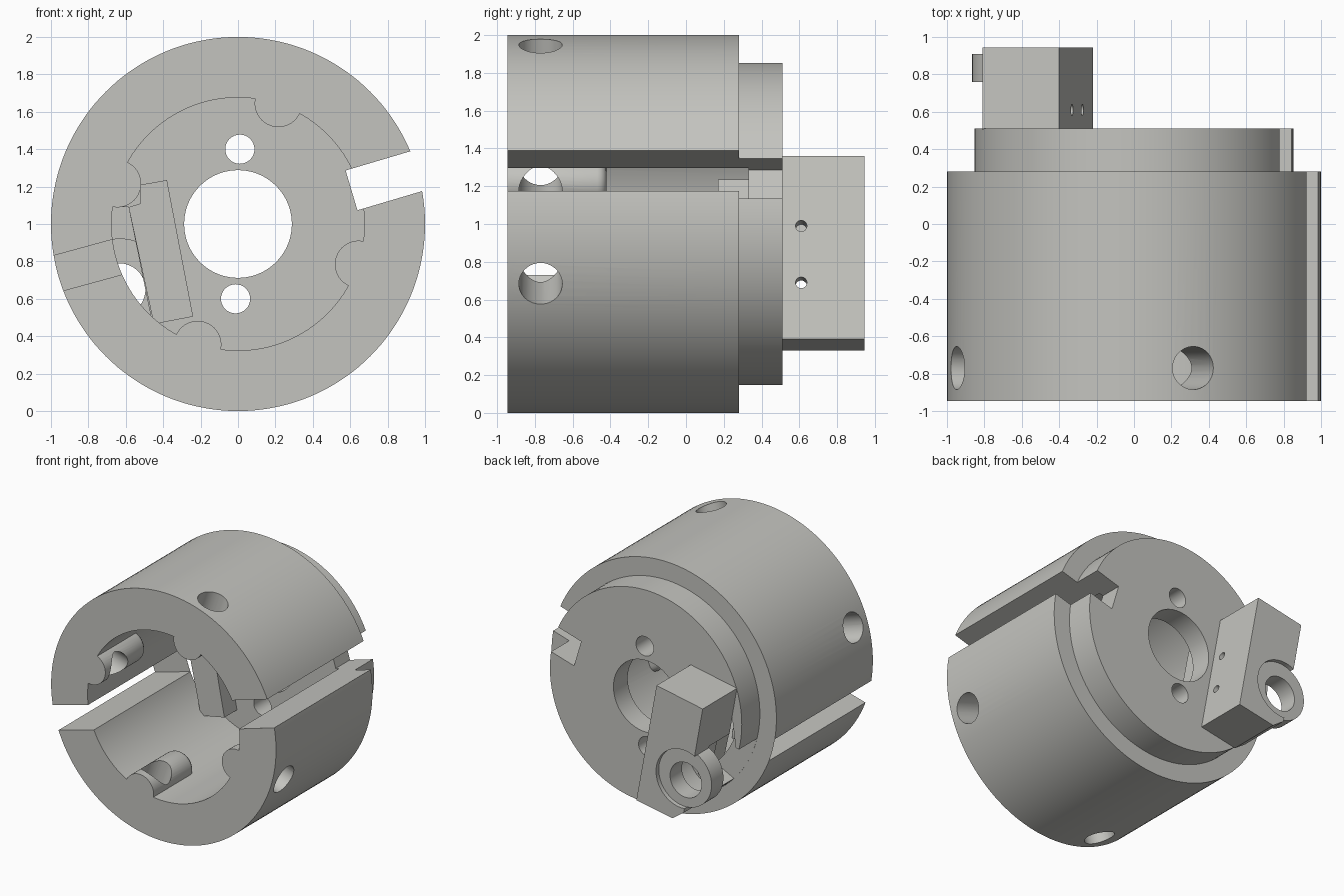
import bpy, bmesh, math
from mathutils import Vector, Matrix

if "Cube" in bpy.data.objects:
    bpy.data.objects.remove(bpy.data.objects["Cube"])

metal = bpy.data.materials.new("light_grey_metal")
metal.diffuse_color = (0.55, 0.55, 0.52, 1)
metal.use_nodes = True
metal.node_tree.nodes["Principled BSDF"].inputs["Base Color"].default_value = metal.diffuse_color


def prism(name, pts, y0, y1):
    """Extrude an x-z outline along y."""
    bm = bmesh.new()
    f = bm.faces.new([bm.verts.new((x, y0, z)) for x, z in pts])
    r = bmesh.ops.extrude_face_region(bm, geom=[f])
    bmesh.ops.translate(bm, vec=(0, y1 - y0, 0),
                        verts=[v for v in r["geom"] if isinstance(v, bmesh.types.BMVert)])
    bmesh.ops.recalc_face_normals(bm, faces=bm.faces)
    me = bpy.data.meshes.new(name)
    bm.to_mesh(me)
    bm.free()
    ob = bpy.data.objects.new(name, me)
    bpy.context.collection.objects.link(ob)
    me.materials.append(metal)
    return ob


def disc(name, cx, cz, r, y0, y1, n=48):
    pts = [(cx + r * math.cos(2 * math.pi * i / n), cz + r * math.sin(2 * math.pi * i / n))
           for i in range(n)]
    return prism(name, pts, y0, y1)


def rod(name, a, b, r, n=40):
    """Cylinder between two points."""
    a, b = Vector(a), Vector(b)
    ob = disc(name, 0, 0, r, 0, (b - a).length, n)
    q = Vector((0, 1, 0)).rotation_difference(b - a)
    ob.data.transform(Matrix.Translation(a) @ q.to_matrix().to_4x4())
    return ob


def radial_slot(angle, r0, r1, half, y0, y1):
    u = Vector((math.cos(angle), math.sin(angle)))
    v = Vector((-u.y, u.x))
    c = Vector((0, 1))
    return prism("slot_cutter", [tuple(c + u * r + v * s) for r, s in
                 ((r0, -half), (r1, -half), (r1, half), (r0, half))], y0, y1)


def combine(ob, other, op):
    m = ob.modifiers.new(op, 'BOOLEAN')
    m.operation, m.solver, m.object = op, 'EXACT', other
    bpy.context.view_layer.objects.active = ob
    bpy.ops.object.modifier_apply(modifier=m.name)
    bpy.data.objects.remove(other)


def cut(ob, other):
    combine(ob, other, 'DIFFERENCE')


def join(ob, other):
    combine(ob, other, 'UNION')


# Stepped drum with a deep front bore
body = disc("drum_body", 0, 1, 1.0, -0.945, 0.28, 144)
join(body, disc("collar", 0, 1, 0.853, 0.2, 0.51, 144))
cut(body, disc("bore", 0, 1, 0.676, -1.1, 0.33, 128))

# Half-round bosses in the bore, each with a radial screw hole
boss_angles = [math.radians(71.5 + 90 * i) for i in range(4)]
for a in boss_angles:
    boss = disc("boss", 0.68 * math.cos(a), 1 + 0.68 * math.sin(a), 0.127, -0.945, -0.42, 40)
    bev = boss.modifiers.new("rounded_end", 'BEVEL')
    bev.width, bev.segments, bev.limit_method = 0.05, 4, 'WEIGHT'
    w = boss.data.attributes.new("bevel_weight_edge", 'FLOAT', 'EDGE')
    for e in boss.data.edges:
        if all(boss.data.vertices[v].co.y > -0.5 for v in e.vertices):
            w.data[e.index].value = 1
    bpy.context.view_layer.objects.active = boss
    bpy.ops.object.modifier_apply(modifier=bev.name)
    join(body, boss)
for a in boss_angles:
    c, s = math.cos(a), math.sin(a)
    cut(body, rod("screw_hole", (0.45 * c, -0.77, 1 + 0.45 * s),
                  (1.2 * c, -0.77, 1 + 1.2 * s), 0.115))

# Side slots
cut(body, radial_slot(math.radians(16.5), 0.633, 1.3, 0.111, -1.1, 0.7))
cut(body, radial_slot(math.radians(195.3), 0.5, 1.3, 0.097, -1.1, 0.28))

# Back wall openings
cut(body, disc("centre_hole", 0, 1, 0.288, 0.1, 0.7, 72))
for x, z in ((0.01, 1.4), (-0.013, 0.6)):
    cut(body, disc("pin_hole", x, z, 0.078, 0.1, 0.7, 32))
cut(body, prism("clearance_pocket", [(-0.585, 1.09), (-0.465, 0.5), (-0.62, 0.42), (-1.1, 0.42),
                                     (-1.1, 0.72), (-0.8, 0.8), (-0.76, 1.09)], 0.281, 0.7))

# Tilted tool block on the back
block = prism("tool_block", [(-0.4, 1.36), (-0.81, 1.28), (-0.705, 0.7), (-0.64, 0.4),
                             (-0.54, 0.33), (-0.22, 0.39)], 0.505, 0.945)
RX, RZ = -0.63, 0.67
cut(block, disc("under_ring_clearance", RX, RZ, 0.25, 0.4, 0.76, 64))
cut(block, disc("ring_seat", RX, RZ, 0.235, 0.7, 1.1, 64))
for z in (0.69, 0.99):
    x = -0.22 - 0.185 * (z - 0.39)
    cut(block, rod("set_screw_hole", (x - 0.12, 0.61, z - 0.022), (x + 0.1, 0.61, z + 0.018), 0.03, 24))

# Ring set into the block
ring = disc("tool_ring", RX, RZ, 0.235, 0.76, 0.91, 64)
cut(ring, disc("ring_hole", RX - 0.005, RZ - 0.02, 0.14, 0.6, 1.1, 48))

# Block tongue reaching into the bore
tongue = prism("block_tongue", [(-0.52, 1.21), (-0.38, 1.235), (-0.24, 0.505), (-0.45, 0.465),
                                (-0.585, 1.09), (-0.52, 1.11)], 0.17, 0.507)

for ob in (body, block, ring, tongue):
    bpy.ops.object.select_all(action='DESELECT')
    ob.select_set(True)
    bpy.context.view_layer.objects.active = ob
    bpy.ops.object.shade_smooth_by_angle(angle=math.radians(30))
